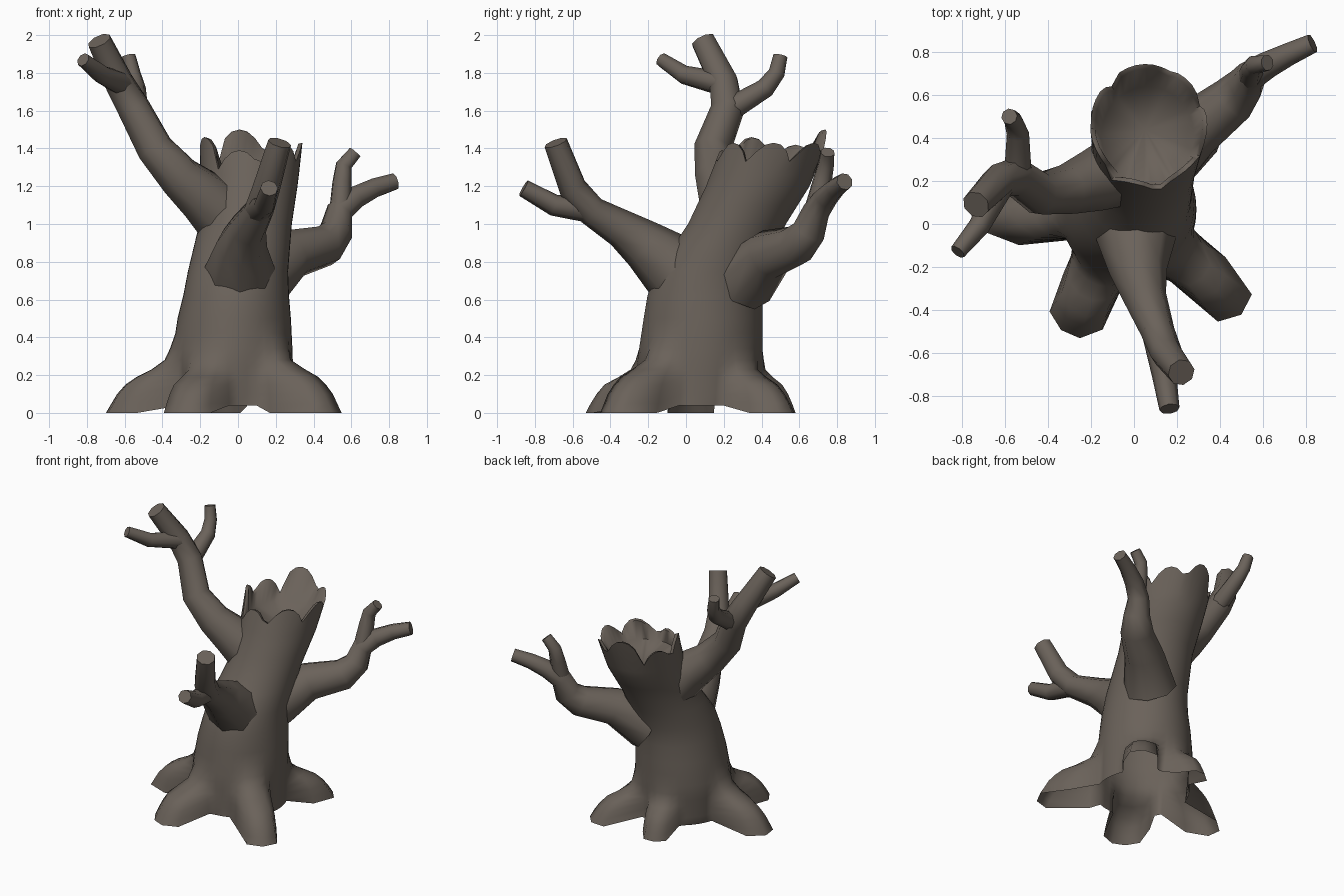
import bpy, bmesh, math
from mathutils import Vector

cube = bpy.data.objects.get("Cube")
if cube:
    bpy.data.objects.remove(cube, do_unlink=True)

bark = bpy.data.materials.new("grey_brown_bark")
bark.use_nodes = True
COLOUR = (0.145, 0.122, 0.102, 1)
bark.diffuse_color = COLOUR
bsdf = bark.node_tree.nodes["Principled BSDF"]
bsdf.inputs["Base Color"].default_value = COLOUR
bsdf.inputs["Roughness"].default_value = 0.9

SEGMENTS = 42
# Leaning trunk sections: height, centre x, centre y, radius x, radius y
SECTIONS = [(0, -.02, .06, .31, .32), (.3, -.03, .075, .32, .33),
            (.5, -.02, .09, .30, .315), (.62, -.01, .1, .28, .305),
            (.75, .0, .13, .265, .29),
            (1, .04, .27, .245, .26), (1.2, .06, .38, .255, .275),
            (1.4, .068, .46, .272, .277), (1.55, .07, .475, .275, .275)]
# Root tips on the ground with angular half width and height factor
ROOTS = [(-.31, -.51, .4, .85), (.51, -.41, .34, 1), (-.7, .02, .33, .95),
         (.4, .55, .34, .8), (-.12, .58, .34, .8)]
# How far a root reaches out at each height
REACH = [(0, 1), (.1, .85), (.18, .66), (.23, .38), (.28, .13), (.4, 0), (9, 0)]
# Peak height of each broken tooth, and the drop across a tooth
PEAKS = [1.43, 1.43, 1.5, 1.42, 1.46, 1.39, 1.43]
DROP = [0, .01, .045, .1, .045, .01]


def lerp_rows(rows, key):
    """Interpolate the columns of a table by its first column."""
    for a, b in zip(rows, rows[1:]):
        if key <= b[0]:
            t = (key - a[0]) / (b[0] - a[0])
            return [p + (q - p) * t for p, q in zip(a[1:], b[1:])]
    return rows[-1][1:]


def trunk_point(angle, z, scale=1.0):
    cx, cy, rx, ry = lerp_rows(SECTIONS, z)
    c, s = math.cos(angle), math.sin(angle)
    radius = scale * rx * ry / math.hypot(ry * c, rx * s)
    extra = 0
    for tx, ty, half, height in ROOTS:
        dx, dy = tx - cx, ty - cy
        gap = math.remainder(angle - math.atan2(dy, dx), math.tau)
        bump = max(0, 1 - (abs(gap) / half) ** 3)
        reach = lerp_rows(REACH, z / height)[0]
        extra = max(extra, (math.hypot(dx, dy) - radius) * bump * reach)
    if z < .01 and extra < .04:
        z = .04
    return Vector((cx + (radius + extra) * c, cy + (radius + extra) * s, z))


def finish(obj, angle):
    obj.data.materials.clear()
    obj.data.materials.append(bark)
    bpy.ops.object.select_all(action='DESELECT')
    obj.select_set(True)
    bpy.context.view_layer.objects.active = obj
    bpy.ops.object.shade_smooth_by_angle(angle=math.radians(angle))


# Trunk with flared roots, open underside and a hollow broken top
bm = bmesh.new()
angles = [math.tau * i / SEGMENTS for i in range(SEGMENTS)]


def rim_height(i):
    tooth = (i + 3) // len(DROP) % len(PEAKS)
    return PEAKS[tooth] - DROP[i % len(DROP)]


rings = [[bm.verts.new(trunk_point(a, z)) for a in angles]
         for z in (0, .05, .1, .15, .19, .23, .28, .34, .42, .5, .62, .75, .88, 1, 1.1, 1.2, 1.26)]
rings.append([bm.verts.new(trunk_point(a, rim_height(i))) for i, a in enumerate(angles)])
rings.append([bm.verts.new(trunk_point(a, rim_height(i) - .005, .92))
              for i, a in enumerate(angles)])
rings.append([bm.verts.new(trunk_point(a, 1.28, .82)) for a in angles])
for low, high in zip(rings, rings[1:]):
    for i in range(SEGMENTS):
        j = (i + 1) % SEGMENTS
        bm.faces.new((low[i], low[j], high[j], high[i]))
floor = bm.verts.new((.05, .44, 1.21))
for i in range(SEGMENTS):
    bm.faces.new((rings[-1][i], rings[-1][(i + 1) % SEGMENTS], floor))
mesh = bpy.data.meshes.new("trunk")
bm.to_mesh(mesh)
bm.free()
trunk = bpy.data.objects.new("trunk", mesh)
bpy.context.collection.objects.link(trunk)
finish(trunk, 75)


def branch(name, points):
    """Eight-sided tapering limb through (x, y, z, radius) points."""
    curve = bpy.data.curves.new(name, 'CURVE')
    curve.dimensions = '3D'
    curve.bevel_depth = 1
    curve.bevel_resolution = 2
    curve.use_fill_caps = True
    spline = curve.splines.new('POLY')
    spline.points.add(len(points) - 1)
    for p, (x, y, z, r) in zip(spline.points, points):
        p.co = (x, y, z, 1)
        p.radius = r
    obj = bpy.data.objects.new(name, curve)
    bpy.context.collection.objects.link(obj)
    bpy.ops.object.select_all(action='DESELECT')
    obj.select_set(True)
    bpy.context.view_layer.objects.active = obj
    bpy.ops.object.convert(target='MESH')
    finish(bpy.context.object, 50)


# Tall right limb with two twigs
branch("right_branch", [(-.02, .27, .98, .18), (-.19, .2, 1.15, .145), (-.31, .16, 1.25, .118),
                        (-.44, .14, 1.4, .1), (-.55, .22, 1.61, .09),
                        (-.63, .2, 1.75, .08), (-.735, .09, 1.97, .066)])
branch("right_back_twig", [(-.54, .22, 1.6, .065), (-.54, .42, 1.72, .052),
                           (-.56, .48, 1.8, .044), (-.58, .5, 1.89, .038)])
branch("right_front_twig", [(-.61, .2, 1.74, .065), (-.72, -.01, 1.79, .05),
                            (-.82, -.13, 1.87, .038)])

# Front limb with one twig
branch("front_branch", [(.01, .11, .6, .22), (.01, -.07, .77, .185), (.02, -.22, .89, .135),
                        (.05, -.34, .975, .102), (.11, -.5, 1.07, .08),
                        (.15, -.6, 1.19, .075), (.22, -.69, 1.43, .064)])
branch("front_twig", [(.1, -.48, 1.07, .07), (.14, -.7, 1.1, .057), (.165, -.86, 1.19, .047)])

# Left limb, knotted at the elbow, with one twig
branch("left_branch", [(.11, .3, .7, .18), (.28, .44, .84, .135), (.46, .58, .885, .112),
                       (.52, .65, .96, .09), (.54, .69, 1.07, .072), (.62, .74, 1.14, .064),
                       (.72, .79, 1.19, .054), (.83, .84, 1.225, .046)])
branch("left_twig", [(.54, .68, 1.06, .06), (.55, .72, 1.22, .052),
                     (.56, .74, 1.31, .045), (.62, .75, 1.38, .038)])
